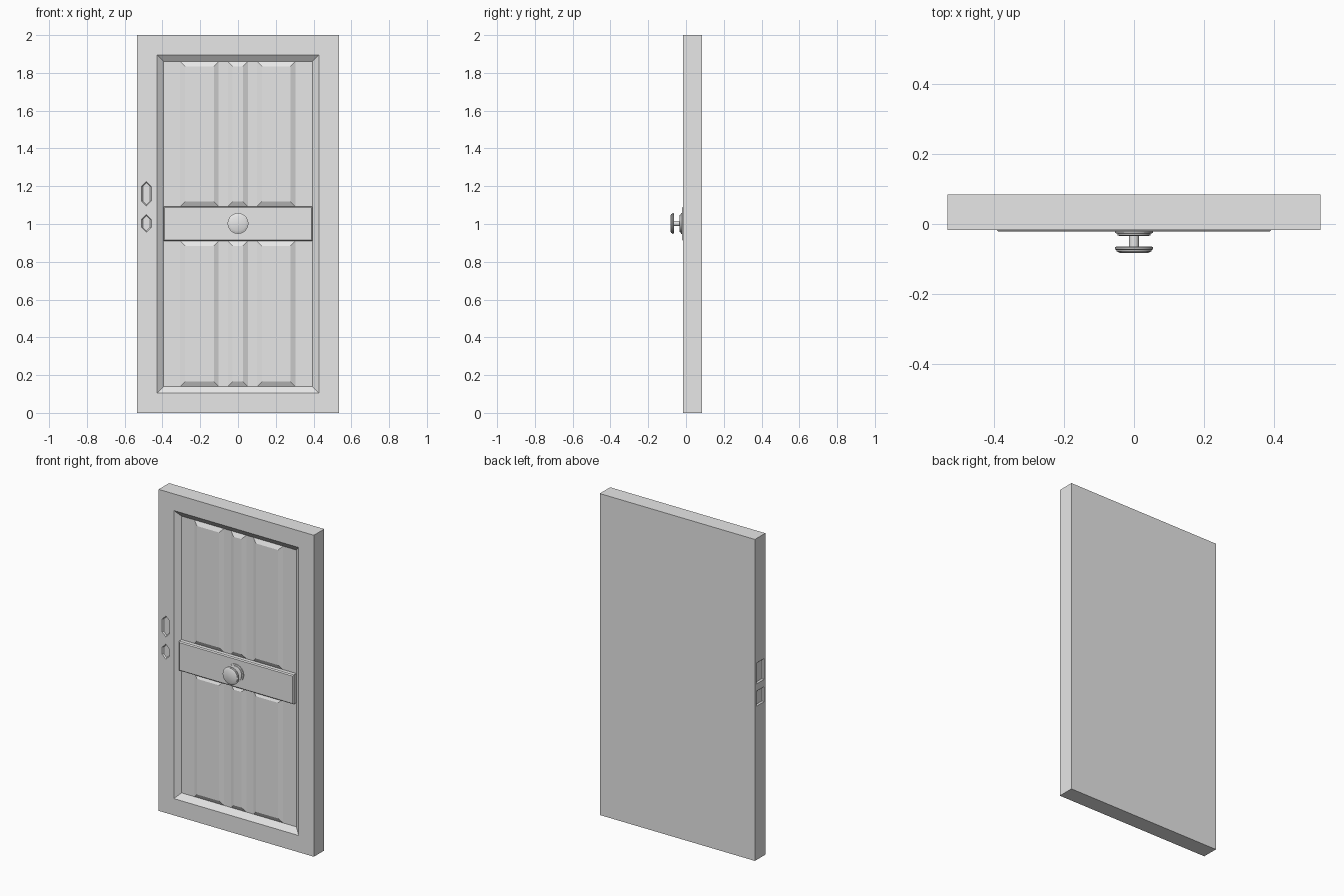
import bpy, bmesh, math
from mathutils import Vector

if "Cube" in bpy.data.objects:
    bpy.data.objects.remove(bpy.data.objects["Cube"], do_unlink=True)

# One painted grey for the whole door
grey = bpy.data.materials.new("light_grey")
grey.use_nodes = True
grey.diffuse_color = (0.8, 0.8, 0.8, 1)
grey.node_tree.nodes["Principled BSDF"].inputs["Base Color"].default_value = (0.8, 0.8, 0.8, 1)

HALF_W, HEIGHT = 0.534, 2.0
FRONT, BACK = -0.017, 0.085
FLOOR = FRONT + 0.026          # level of the sunken field
RAIL_LOW, RAIL_HIGH = 0.91, 1.093


def finish(name, bm):
    bmesh.ops.recalc_face_normals(bm, faces=bm.faces)
    mesh = bpy.data.meshes.new(name)
    bm.to_mesh(mesh)
    bm.free()
    mesh.materials.append(grey)
    ob = bpy.data.objects.new(name, mesh)
    bpy.context.collection.objects.link(ob)
    return ob


def box(x0, x1, y0, y1, z0, z1):
    bm = bmesh.new()
    bmesh.ops.create_cube(bm, size=1)
    for v in bm.verts:
        v.co = Vector(((x0 + x1) / 2 + v.co.x * (x1 - x0),
                       (y0 + y1) / 2 + v.co.y * (y1 - y0),
                       (z0 + z1) / 2 + v.co.z * (z1 - z0)))
    bm.normal_update()
    return bm


def front_face(bm):
    return min(bm.faces, key=lambda f: f.calc_center_median().y)


def loft(name, rings):
    """Closed solid through rings of equal point count."""
    bm = bmesh.new()
    loops = [[bm.verts.new(p) for p in ring] for ring in rings]
    n = len(loops[0])
    for a, b in zip(loops, loops[1:]):
        for i in range(n):
            j = (i + 1) % n
            bm.faces.new((a[i], a[j], b[j], b[i]))
    bm.faces.new(loops[0])
    bm.faces.new(loops[-1])
    return finish(name, bm)


def rect(w, h):
    return [(-w, -h), (w, -h), (w, h), (-w, h)]


def long_hexagon(w, h):
    s = h - w
    return [(0, -h), (w, -s), (w, s), (0, h), (-w, s), (-w, -s)]


def pocket(shape, w, h, place):
    """Cutter that narrows as it goes into the surface."""
    levels = [(-0.01, 0), (0, 0), (0.008, 0.007)]
    return loft("pocket_cutter", [[place(u, v, d) for u, v in shape(w - i, h - i)]
                                  for d, i in levels])


# Door slab with a sloped, sunken field in front
bm = box(-HALF_W, HALF_W, FRONT, BACK, 0, HEIGHT)
bmesh.ops.inset_region(bm, faces=[front_face(bm)], thickness=0.104, use_even_offset=True)
field = min(bm.faces, key=lambda f: (round(f.calc_center_median().y, 4),
                                     abs(f.calc_center_median().x)
                                     + abs(f.calc_center_median().z - HEIGHT / 2)))
bmesh.ops.inset_region(bm, faces=[field], thickness=0.035, depth=0, use_even_offset=True)
for v in field.verts:
    v.co.y = FLOOR
slab = finish("door_slab", bm)

# Lock pockets in the front stile and in the door edge
cutters = []
for z, h in ((1.16, 0.065), (1.003, 0.047)):
    cutters.append(pocket(long_hexagon, 0.026, h,
                          lambda u, v, d: (-0.485 + u, FRONT + d, z + v)))
    cutters.append(pocket(rect, 0.036, h,
                          lambda u, v, d: (-HALF_W + d, 0.032 + u, z + v)))
for c in cutters:
    c.hide_render = True
    mod = slab.modifiers.new("pocket", "BOOLEAN")
    mod.operation = "DIFFERENCE"
    mod.solver = "EXACT"
    mod.object = c
graph = bpy.context.evaluated_depsgraph_get()
cut_mesh = bpy.data.meshes.new_from_object(slab.evaluated_get(graph))
slab.modifiers.clear()
slab.data = cut_mesh
for c in cutters:
    bpy.data.objects.remove(c, do_unlink=True)

# Raised panels with sloped borders, three above and three below the rail
SLOPE = 0.026
for row, z0, z1 in (("lower", 0.139, RAIL_LOW), ("upper", RAIL_HIGH, 1.861)):
    for side, x0, x1 in (("right", -0.306, -0.102), ("middle", -0.054, 0.052),
                         ("left", 0.1, 0.304)):
        rings = []
        for y, i in ((FLOOR + 0.005, 0), (FLOOR, 0), (FLOOR - 0.013, SLOPE)):
            cx, cz = (x0 + x1) / 2, (z0 + z1) / 2
            rings.append([(cx + u, y, cz + v)
                          for u, v in rect((x1 - x0) / 2 - i, (z1 - z0) / 2 - i)])
        loft(f"{row}_{side}_panel", rings)

# Cross rail with a narrow chamfer
bm = box(-0.395, 0.395, FRONT + 0.002, FLOOR + 0.005, RAIL_LOW, RAIL_HIGH)
face = front_face(bm)
bmesh.ops.inset_region(bm, faces=[face], thickness=0.006, use_even_offset=True)
for v in face.verts:
    v.co.y = FRONT - 0.004
finish("cross_rail", bm)


# Round door pull: rosette, stem and knob, turned around the y axis
def turned(name, profile, sides=32):
    ob = loft(name, [[(r * math.cos(2 * math.pi * k / sides), y,
                       1.003 + r * math.sin(2 * math.pi * k / sides))
                      for k in range(sides)] for r, y in profile])
    bpy.ops.object.select_all(action="DESELECT")
    ob.select_set(True)
    bpy.context.view_layer.objects.active = ob
    bpy.ops.object.shade_smooth_by_angle(angle=math.radians(30))


turned("rosette", [(0.055, -0.016), (0.055, -0.026), (0.047, -0.027),
                   (0.047, -0.032), (0.042, -0.034)])
turned("knob_stem", [(0.014, -0.03), (0.014, -0.068)])
turned("knob", [(0.05, -0.064), (0.055, -0.067), (0.055, -0.072),
                (0.05, -0.074), (0.05, -0.078), (0.04, -0.083)])
